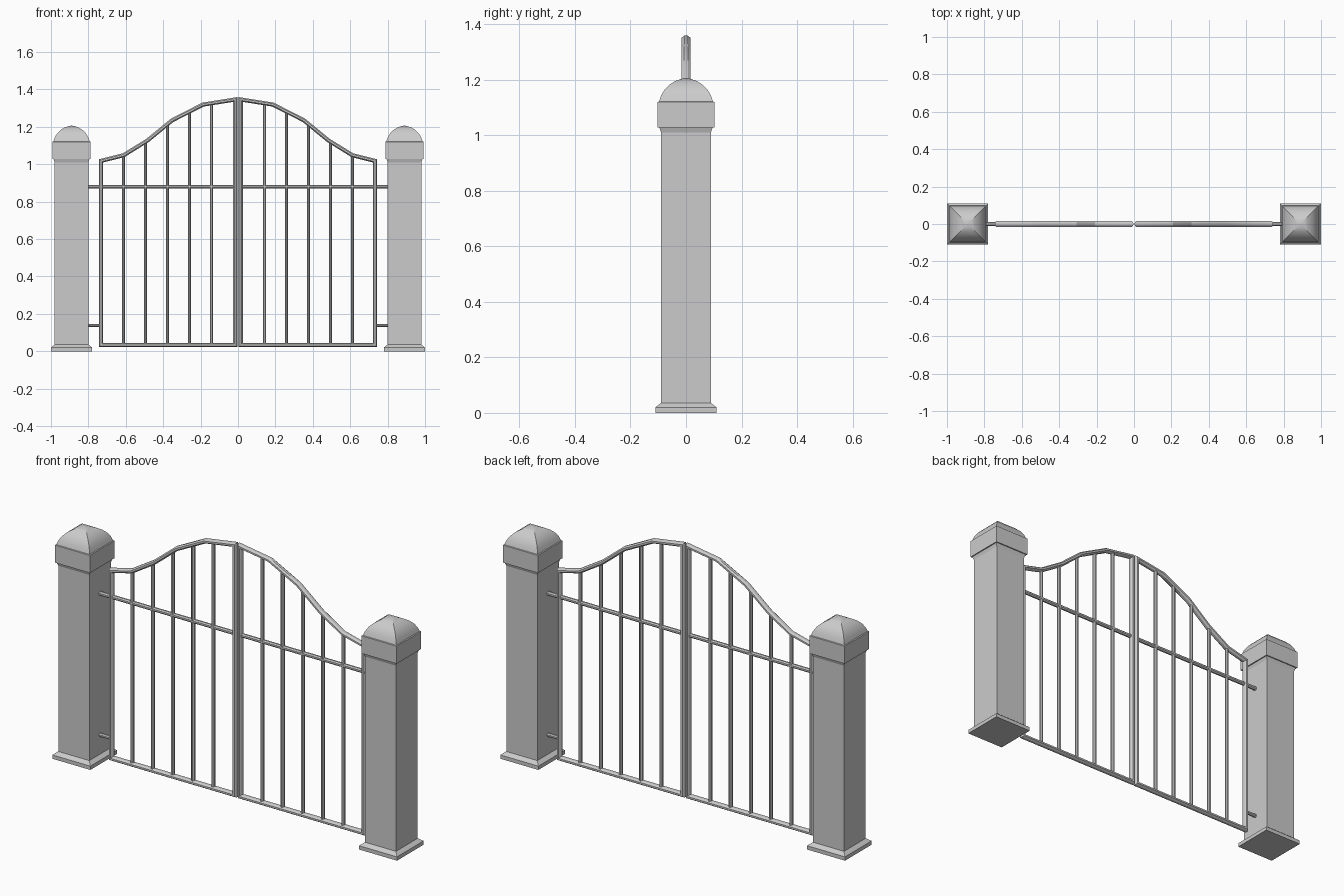
import bpy, bmesh, math
from mathutils import Vector

if "Cube" in bpy.data.objects:
    bpy.data.objects.remove(bpy.data.objects["Cube"])


def finish(bm, name, angle=30):
    bmesh.ops.recalc_face_normals(bm, faces=bm.faces)
    mesh = bpy.data.meshes.new(name)
    bm.to_mesh(mesh)
    bm.free()
    ob = bpy.data.objects.new(name, mesh)
    bpy.context.collection.objects.link(ob)
    bpy.ops.object.select_all(action='DESELECT')
    ob.select_set(True)
    bpy.context.view_layer.objects.active = ob
    bpy.ops.object.shade_smooth_by_angle(angle=math.radians(angle))
    return ob


def skin(bm, rings, closed=False):
    n = len(rings[0])
    pairs = list(zip(rings, rings[1:])) + ([(rings[-1], rings[0])] if closed else [])
    for a, b in pairs:
        for i in range(n):
            j = (i + 1) % n
            bm.faces.new((a[i], a[j], b[j], b[i]))
    if not closed:
        bm.faces.new(rings[0])
        bm.faces.new(rings[-1])


def square_post(name, x, profile):
    """Square section stacked along (half width, height) points."""
    bm = bmesh.new()
    corners = ((-1, -1), (1, -1), (1, 1), (-1, 1))
    skin(bm, [[bm.verts.new((x + sx * h, sy * h, z)) for sx, sy in corners]
              for h, z in profile])
    return finish(bm, name, 24)


def sweep(name, path, half_w, half_d, closed=False, sides=8):
    """Mitred bar along (x, z) points, lying in the gate plane."""
    bm = bmesh.new()
    pts = [Vector(p) for p in path]
    n = len(pts)
    k = 1 / math.cos(math.pi / sides)
    rings = []
    for i, p in enumerate(pts):
        d_in = (p - pts[i - 1]).normalized() if closed or i > 0 else None
        d_out = (pts[(i + 1) % n] - p).normalized() if closed or i < n - 1 else None
        d_in, d_out = d_in or d_out, d_out or d_in
        t = (d_in + d_out).normalized()
        side = Vector((-t.y, t.x)) / max(0.3, t.dot(d_in))
        ring = []
        for s in range(sides):
            a = math.tau * (s + 0.5) / sides
            q = p + side * (half_w * k * math.cos(a))
            ring.append(bm.verts.new((q.x, half_d * k * math.sin(a), q.y)))
        rings.append(ring)
    skin(bm, rings, closed)
    return finish(bm, name)


SHAFT = [(0.11, 0), (0.11, 0.02), (0.09, 0.036), (0.09, 1.02)]
CAP = [(0.09, 1.01), (0.096, 1.028), (0.102, 1.028), (0.102, 1.12), (0.097, 1.122),
       (0.090, 1.143), (0.077, 1.165), (0.059, 1.183), (0.038, 1.196),
       (0.018, 1.203), (0.001, 1.207)]
ARCH = [(0.733, 1.018), (0.612, 1.048), (0.484, 1.127), (0.352, 1.235),
        (0.187, 1.319), (0.015, 1.346)]


def arch_height(x):
    for (x0, z0), (x1, z1) in zip(ARCH, ARCH[1:]):
        if x1 <= x <= x0:
            return z0 + (z1 - z0) * (x - x0) / (x1 - x0)


for label, s in (("left", -1), ("right", 1)):
    # stone post and its domed cap
    square_post(f"{label}_post", s * 0.89, SHAFT)
    square_post(f"{label}_post_cap", s * 0.89, CAP)
    # arched outer frame of the leaf
    frame = [(0.015, 0.034), (0.733, 0.034)] + ARCH
    sweep(f"{label}_gate_frame", [(s * x, z) for x, z in frame], 0.011, 0.016, True)
    # upright bars
    for i in range(5):
        x = 0.142 + 0.1175 * i
        sweep(f"{label}_gate_bar_{i + 1}",
              [(s * x, 0.034), (s * x, arch_height(x))], 0.009, 0.01)
    # cross rail running into the post, and lower hinge pin
    sweep(f"{label}_cross_rail", [(s * 0.012, 0.88), (s * 0.81, 0.88)], 0.01, 0.01)
    sweep(f"{label}_hinge_pin", [(s * 0.733, 0.138), (s * 0.81, 0.138)], 0.009, 0.009)
